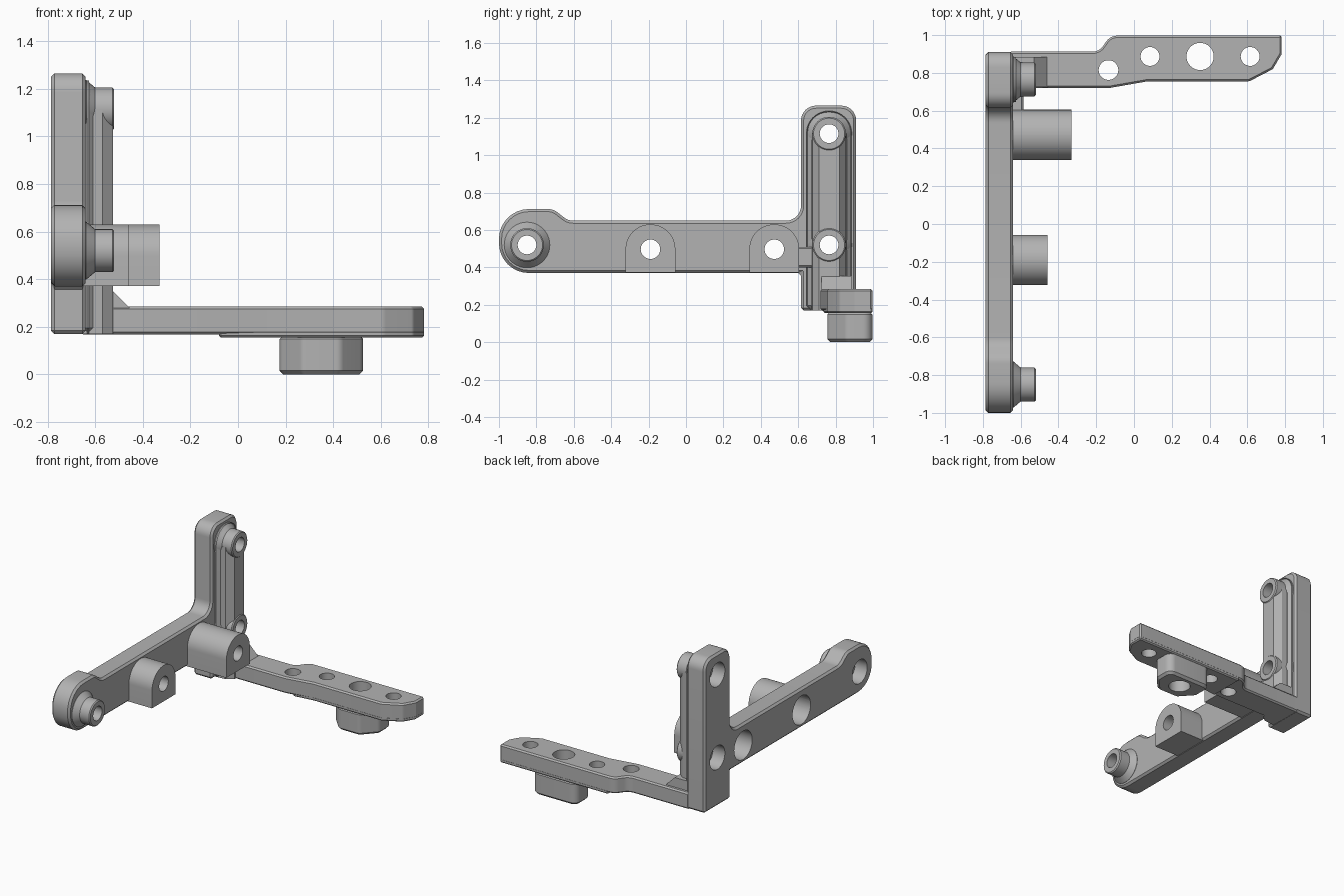
import bpy, bmesh, math
from mathutils import Vector, Matrix

if "Cube" in bpy.data.objects:
    bpy.data.objects.remove(bpy.data.objects["Cube"])

GREY = (0.45, 0.45, 0.45, 1)
mat = bpy.data.materials.new("plain grey")
mat.use_nodes = True
mat.diffuse_color = GREY
bsdf = mat.node_tree.nodes["Principled BSDF"]
bsdf.inputs["Base Color"].default_value = GREY
bsdf.inputs["Roughness"].default_value = 0.6


def rounded(points, seg=8):
    """Outline from (a, b[, radius]) corners, filleting those with a radius."""
    out = []
    n = len(points)
    for i, p in enumerate(points):
        c = Vector(p[:2])
        if len(p) < 3:
            out.append(c)
            continue
        u = (Vector(points[i - 1][:2]) - c).normalized()
        v = (Vector(points[(i + 1) % n][:2]) - c).normalized()
        half = u.angle(v) / 2
        centre = c + (u + v).normalized() * (p[2] / math.sin(half))
        start = c + u * (p[2] / math.tan(half)) - centre
        end = c + v * (p[2] / math.tan(half)) - centre
        sweep = start.angle_signed(end)
        for k in range(seg + 1):
            out.append(centre + Matrix.Rotation(-sweep * k / seg, 2) @ start)
    return out


def finish(name, bm):
    bmesh.ops.recalc_face_normals(bm, faces=bm.faces[:])
    me = bpy.data.meshes.new(name)
    bm.to_mesh(me)
    bm.free()
    ob = bpy.data.objects.new(name, me)
    bpy.context.collection.objects.link(ob)
    me.materials.append(mat)
    return ob


def prism(name, outline, axis, lo, hi, bevel=0):
    place = {"x": lambda a, b, w: (w, a, b),
             "y": lambda a, b, w: (a, w, b),
             "z": lambda a, b, w: (a, b, w)}[axis]
    bm = bmesh.new()
    rings = [[bm.verts.new(place(p[0], p[1], w)) for p in outline] for w in (lo, hi)]
    n = len(outline)
    for ring in rings:
        bm.faces.new(ring)
    for i in range(n):
        j = (i + 1) % n
        bm.faces.new((rings[0][i], rings[0][j], rings[1][j], rings[1][i]))
    ob = finish(name, bm)
    if bevel:
        m = ob.modifiers.new("edge", "BEVEL")
        m.width, m.segments = bevel, 1
        m.limit_method, m.angle_limit = "ANGLE", math.radians(40)
        m.use_clamp_overlap = False
    return ob


def circle(a, b, r, n=40):
    return [(a + r * math.cos(math.tau * i / n), b + r * math.sin(math.tau * i / n))
            for i in range(n)]


def boss(name, y, z):
    """Round stand-off with a flared base, turned about the x axis."""
    profile = [(-0.66, 0.122), (-0.638, 0.122), (-0.6, 0.09), (-0.527, 0.09), (-0.52, 0.083)]
    bm = bmesh.new()
    rings = [[bm.verts.new((x, a, b)) for a, b in circle(y, z, r)] for x, r in profile]
    for r0, r1 in zip(rings, rings[1:]):
        for i in range(len(r0)):
            j = (i + 1) % len(r0)
            bm.faces.new((r0[i], r0[j], r1[j], r1[i]))
    bm.faces.new(rings[0])
    bm.faces.new(rings[-1])
    return finish(name, bm)


# Upright plate: long beam with an end lobe and a tall post
plate = prism("side_plate", rounded([
    (-1.0, 0.37, 0.16), (0.615, 0.37), (0.615, 0.17), (0.91, 0.17), (0.91, 1.265, 0.08),
    (0.615, 1.265, 0.08), (0.615, 0.65, 0.08), (-0.63, 0.65, 0.08), (-0.71, 0.712, 0.08),
    (-1.0, 0.712, 0.16)]), "x", -0.785, -0.64, 0.014)

# Post ridge: flared foot with a narrower raised spine
pad = prism("post_rib_base", rounded([
    (0.645, 0.17), (0.885, 0.17), (0.885, 1.235, 0.115), (0.645, 1.235, 0.115)]),
    "x", -0.65, -0.61, 0.025)
ridge = prism("post_ridge", [
    (-0.65, 0.67), (-0.57, 0.675), (-0.525, 0.712), (-0.525, 0.82),
    (-0.57, 0.855), (-0.65, 0.86)], "z", 0.17, 1.115)

# Rounded-top blocks on the beam
side_parts = [plate, pad, ridge]
for name, y, x_end in (("short_block", -0.19, -0.457), ("long_block", 0.472, -0.33)):
    side_parts.append(prism(name, rounded([
        (y - 0.133, 0.372), (y + 0.133, 0.372), (y + 0.133, 0.63, 0.132),
        (y - 0.133, 0.63, 0.132)], 14), "x", -0.65, x_end))

# Stand-offs
bosses = (("front_boss", -0.85, 0.52), ("lower_post_boss", 0.765, 0.52),
          ("upper_post_boss", 0.765, 1.115))
side_parts += [boss(*b) for b in bosses]

# Small tie between the long block and the post
tie = prism("block_tie", [(0.59, 0.4), (0.69, 0.4), (0.69, 0.51), (0.59, 0.51)],
            "x", -0.65, -0.585, 0.01)

# Horizontal arm, its thicker outer half and the corner gusset
tail = [(0.07, 0.755), (0.61, 0.755, 0.05), (0.735, 0.82, 0.03), (0.782, 0.9), (0.782, 0.997)]
arm = prism("arm", rounded([(-0.66, 0.72), (-0.13, 0.72)] + tail + [
    (-0.125, 0.997, 0.07), (-0.185, 0.912, 0.07), (-0.66, 0.912)]), "z", 0.168, 0.285, 0.01)
arm_pad = prism("arm_underside", rounded([(-0.08, 0.735)] + tail + [(-0.08, 0.997)]),
                "z", 0.155, 0.185, 0.008)
gusset = prism("corner_gusset", [(-0.63, 0.27), (-0.445, 0.27), (-0.53, 0.355), (-0.63, 0.355)],
               "y", 0.725, 0.885)

# Foot below the arm
foot = prism("foot", rounded([
    (0.27, 0.757, 0.04), (0.43, 0.757, 0.04), (0.525, 0.86, 0.05), (0.525, 0.996, 0.05),
    (0.175, 0.996, 0.05), (0.175, 0.86, 0.05)]), "z", 0.0, 0.165, 0.016)
arm_parts = [arm, arm_pad, foot]


def cut(parts, outline, axis, lo, hi):
    tool = prism("hole_cutter", outline, axis, lo, hi)
    tool.hide_render = True
    for ob in parts:
        m = ob.modifiers.new("hole", "BOOLEAN")
        m.operation, m.solver, m.object = "DIFFERENCE", "EXACT", tool
    return tool


# Bolt holes with recesses in the outer face of the plate
cutters = []
for _, y, z in bosses:
    cutters.append(cut(side_parts, circle(y, z, 0.05), "x", -1, 0))
    cutters.append(cut([plate], circle(y, z, 0.085), "x", -1, -0.69))
for y in (-0.19, 0.472):
    cutters.append(cut(side_parts, circle(y, 0.497, 0.052), "x", -1, 0))
    cutters.append(cut(side_parts, circle(y, 0.497, 0.102), "x", -1, -0.6))

# Holes down through the arm and foot
for x, y, r in ((-0.135, 0.815, 0.052), (0.085, 0.887, 0.05),
                (0.35, 0.887, 0.072), (0.615, 0.887, 0.05)):
    cutters.append(cut(arm_parts, circle(x, y, r), "z", -0.1, 0.5))

# Apply the cuts, then drop the cutters and shade
parts = side_parts + arm_parts + [tie, gusset]
bpy.context.view_layer.update()
graph = bpy.context.evaluated_depsgraph_get()
baked = [bpy.data.meshes.new_from_object(ob.evaluated_get(graph)) for ob in parts]
for ob, me in zip(parts, baked):
    ob.modifiers.clear()
    ob.data = me
for tool in cutters:
    bpy.data.objects.remove(tool)
bpy.ops.object.select_all(action="DESELECT")
for ob in parts:
    ob.select_set(True)
bpy.context.view_layer.objects.active = plate
bpy.ops.object.shade_smooth_by_angle(angle=math.radians(25))
